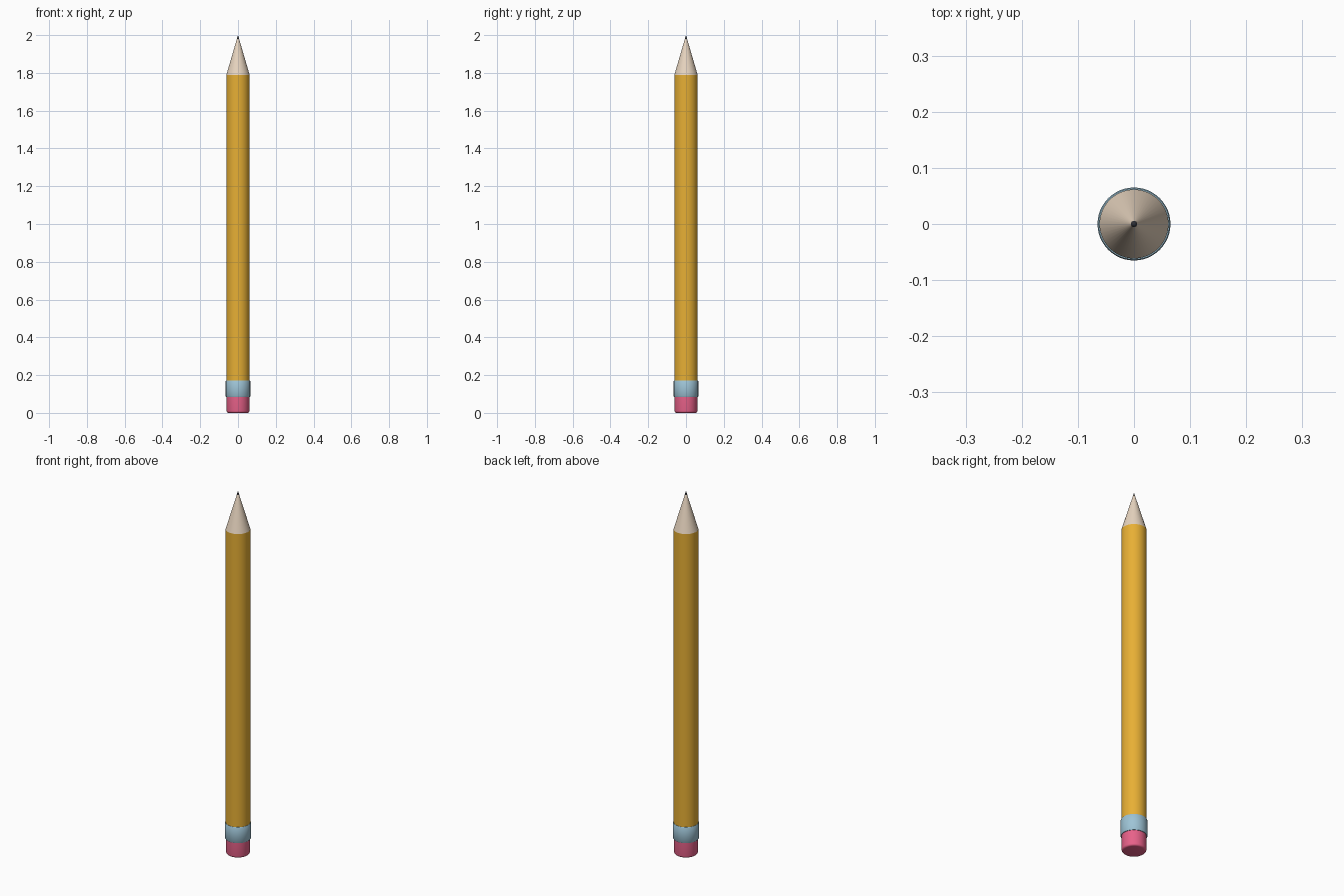
import bpy, bmesh, math

if "Cube" in bpy.data.objects:
    bpy.data.objects.remove(bpy.data.objects["Cube"])

SIDES = 48


def material(name, rgb):
    m = bpy.data.materials.new(name)
    m.diffuse_color = (*rgb, 1)
    m.use_nodes = True
    m.node_tree.nodes["Principled BSDF"].inputs["Base Color"].default_value = m.diffuse_color
    return m


def lathe(name, profile, mat):
    """Spin a (radius, height) profile, listed bottom to top, around z."""
    bm = bmesh.new()
    rings = []
    for r, z in profile:
        n = 1 if r == 0 else SIDES
        rings.append([bm.verts.new((r * math.cos(2 * math.pi * i / SIDES),
                                    r * math.sin(2 * math.pi * i / SIDES), z))
                      for i in range(n)])
    for a, b in zip(rings, rings[1:]):
        for i in range(SIDES):
            j = (i + 1) % SIDES
            quad = [a[i % len(a)], a[j % len(a)], b[j % len(b)], b[i % len(b)]]
            bm.faces.new(list(dict.fromkeys(quad)))
    bmesh.ops.recalc_face_normals(bm, faces=bm.faces)
    mesh = bpy.data.meshes.new(name)
    bm.to_mesh(mesh)
    bm.free()
    mesh.materials.append(mat)
    ob = bpy.data.objects.new(name, mesh)
    bpy.context.collection.objects.link(ob)
    bpy.ops.object.select_all(action='DESELECT')
    ob.select_set(True)
    bpy.context.view_layer.objects.active = ob
    bpy.ops.object.shade_smooth_by_angle(angle=math.radians(40))
    return ob


yellow = material("yellow_paint", (0.80, 0.43, 0.035))
wood = material("pale_wood", (0.80, 0.66, 0.52))
graphite = material("graphite", (0.03, 0.03, 0.035))
metal = material("blue_grey_metal", (0.34, 0.55, 0.67))
pink = material("pink_rubber", (0.80, 0.12, 0.25))

# Eraser with a rounded lower rim
rim = 0.01
arc = [(0.06 - rim + rim * math.sin(t), rim - rim * math.cos(t))
       for t in (math.pi / 2 * k / 4 for k in range(5))]
lathe("eraser", [(0, 0)] + arc + [(0.06, 0.09), (0, 0.09)], pink)

# Metal band with softened edges
lathe("ferrule", [(0, 0.084), (0.063, 0.084), (0.065, 0.087),
                  (0.065, 0.169), (0.063, 0.172), (0, 0.172)], metal)

# Painted shaft
lathe("shaft", [(0, 0.165), (0.0615, 0.165), (0.0615, 1.79), (0, 1.79)], yellow)

# Sharpened wood cone and its graphite point
tip_z, tip_r = 1.98, 0.0058
lathe("wood_cone", [(0, 1.79), (0.0615, 1.79), (tip_r, tip_z), (0, tip_z)], wood)
lathe("graphite_tip", [(0, tip_z), (tip_r, tip_z), (0, 2.0)], graphite)
